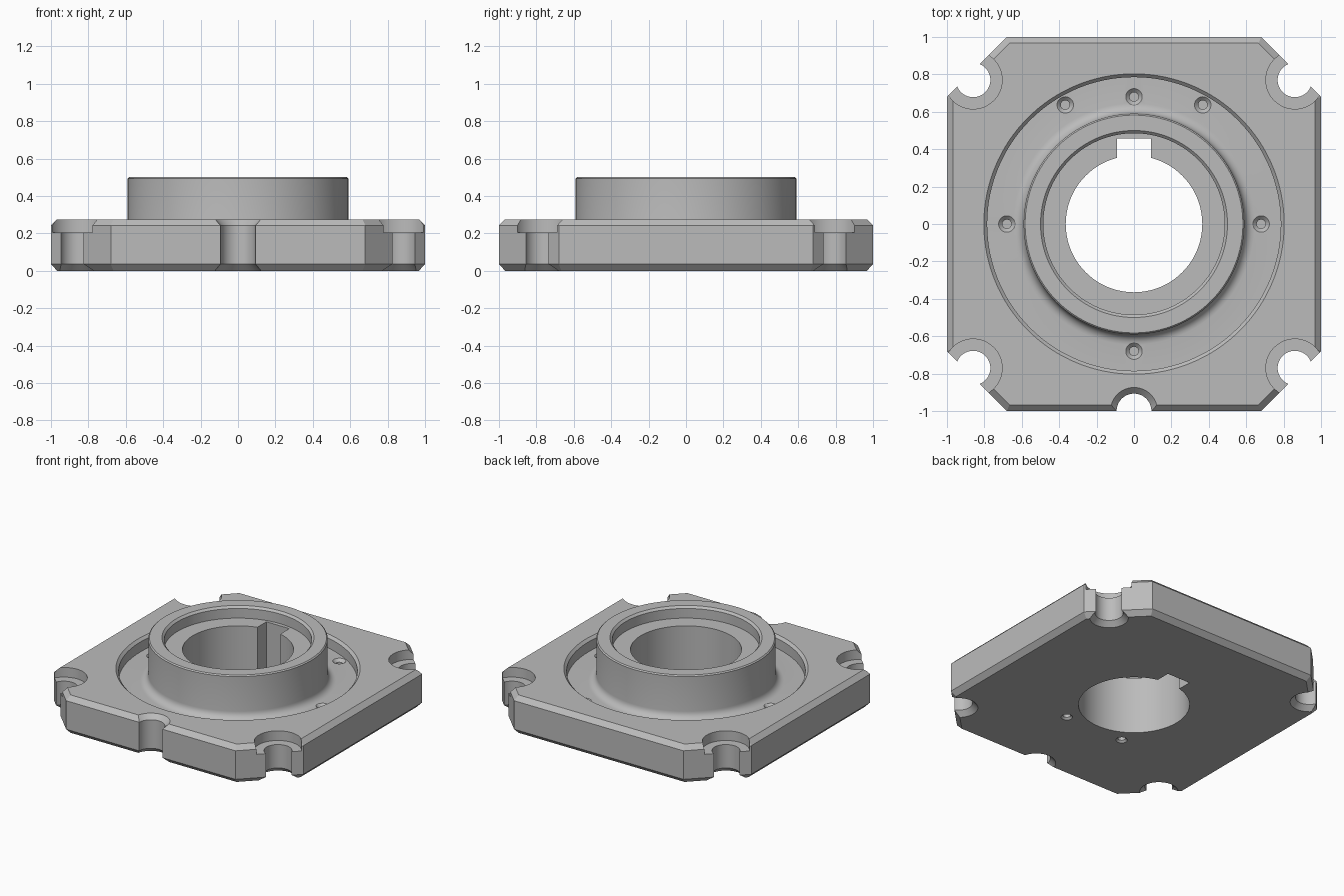
import bpy
import bmesh
import math

if "Cube" in bpy.data.objects:
    bpy.data.objects.remove(bpy.data.objects["Cube"], do_unlink=True)

TOP = 0.275        # plate top
FLOOR = 0.185      # floor of the ring recess
HUB_TOP = 0.5
HUB_R = 0.59

metal = bpy.data.materials.new("machined_grey")
metal.use_nodes = True
metal.diffuse_color = (0.5, 0.5, 0.5, 1)
metal.node_tree.nodes["Principled BSDF"].inputs["Base Color"].default_value = metal.diffuse_color


def loft(name, rings, closed=False):
    """Skin a stack of equal-length rings; cap the ends or close the loop."""
    bm = bmesh.new()
    loops = [[bm.verts.new(p) for p in ring] for ring in rings]
    pairs = list(zip(loops, loops[1:]))
    if closed:
        pairs.append((loops[-1], loops[0]))
    else:
        bm.faces.new(loops[0])
        bm.faces.new(loops[-1])
    for a, b in pairs:
        for i in range(len(a)):
            j = (i + 1) % len(a)
            bm.faces.new((a[i], a[j], b[j], b[i]))
    bmesh.ops.recalc_face_normals(bm, faces=bm.faces)
    mesh = bpy.data.meshes.new(name)
    bm.to_mesh(mesh)
    bm.free()
    obj = bpy.data.objects.new(name, mesh)
    bpy.context.collection.objects.link(obj)
    mesh.materials.append(metal)
    return obj


def lathe(name, profile, x=0, y=0, n=128, closed=False):
    """Turn (radius, height) points around a vertical axis."""
    angles = [2 * math.pi * i / n for i in range(n)]
    return loft(name, [[(x + r * math.cos(a), y + r * math.sin(a), z) for a in angles]
                       for r, z in profile], closed)


def combine(target, tool, operation="DIFFERENCE"):
    mod = target.modifiers.new("bool", "BOOLEAN")
    mod.operation = operation
    mod.solver = "EXACT"
    mod.object = tool
    bpy.context.view_layer.objects.active = target
    bpy.ops.object.modifier_apply(modifier=mod.name)
    bpy.data.objects.remove(tool, do_unlink=True)


def octagon(inset, z):
    """Square outline with clipped corners, moved inward by inset."""
    e = 1 - inset
    c = 0.68 - inset * (math.sqrt(2) - 1)
    return [(e, -c, z), (e, c, z), (c, e, z), (-c, e, z),
            (-e, c, z), (-e, -c, z), (-c, -e, z), (c, -e, z)]


# Plate with chamfered top and bottom edges, plus hub blank
flange = loft("flange_plate", [octagon(0.033, 0), octagon(0, 0.035),
                               octagon(0, TOP - 0.033), octagon(0.033, TOP)])
combine(flange, lathe("hub_blank", [(0.7, 0.1), (0.7, HUB_TOP)]), "UNION")

# Ring recess, shaping the hub wall and the fillet at its foot
fillet_r = 0.055
fillet = [(HUB_R + fillet_r * (1 - math.cos(a)), FLOOR + fillet_r * (1 - math.sin(a)))
          for a in [math.radians(15 * k) for k in range(7)]]
ring = [(0.57, 0.6), (0.57, 0.512), (HUB_R, 0.492)] + fillet + [
    (0.785, FLOOR), (0.785, TOP - 0.018), (0.823, TOP + 0.02), (0.823, 0.6)]
combine(flange, lathe("recess_cutter", ring, closed=True))

# Stepped bore and keyway
combine(flange, lathe("bore_cutter", [(0.365, -0.1), (0.365, 0.415), (0.485, 0.415),
                                      (0.485, HUB_TOP - 0.015), (0.52, HUB_TOP + 0.02), (0.52, 0.6)]))
keyway = [[(-0.092, 0, z), (0.092, 0, z), (0.092, 0.457, z), (-0.092, 0.457, z)] for z in (-0.1, 0.6)]
combine(flange, loft("keyway_cutter", keyway))

# Counterbored corner holes, open to the clipped corners
for sx in (-1, 1):
    for sy in (-1, 1):
        combine(flange, lathe("corner_cutter", [(0.157, -0.03), (0.092, 0.035), (0.092, 0.205),
                                                (0.155, 0.205), (0.155, 0.6)],
                              sx * 0.86, sy * 0.77, 64))

# Half-round notch in the front edge
combine(flange, lathe("notch_cutter", [(0.148, -0.02), (0.093, 0.035), (0.093, TOP - 0.033),
                                       (0.146, TOP + 0.02)], 0, -1, 64))

# Countersunk blind holes in the recess floor
for deg, r in [(0, 0.68), (90, 0.68), (180, 0.68), (270, 0.68), (60, 0.735), (120, 0.735)]:
    a = math.radians(deg)
    combine(flange, lathe("screw_cutter", [(0.024, 0.07), (0.024, FLOOR - 0.02), (0.049, FLOOR + 0.005)],
                          r * math.cos(a), r * math.sin(a), 32))

# Two blind holes in the underside
for deg in (240, 300):
    a = math.radians(deg)
    combine(flange, lathe("pin_cutter", [(0.043, -0.005), (0.025, 0.013), (0.025, 0.13)],
                          0.47 * math.cos(a), 0.47 * math.sin(a), 32))

# Smooth turned surfaces, crisp machined edges
for o in bpy.context.selected_objects:
    o.select_set(False)
flange.select_set(True)
bpy.context.view_layer.objects.active = flange
bpy.ops.object.shade_smooth_by_angle(angle=math.radians(25))
